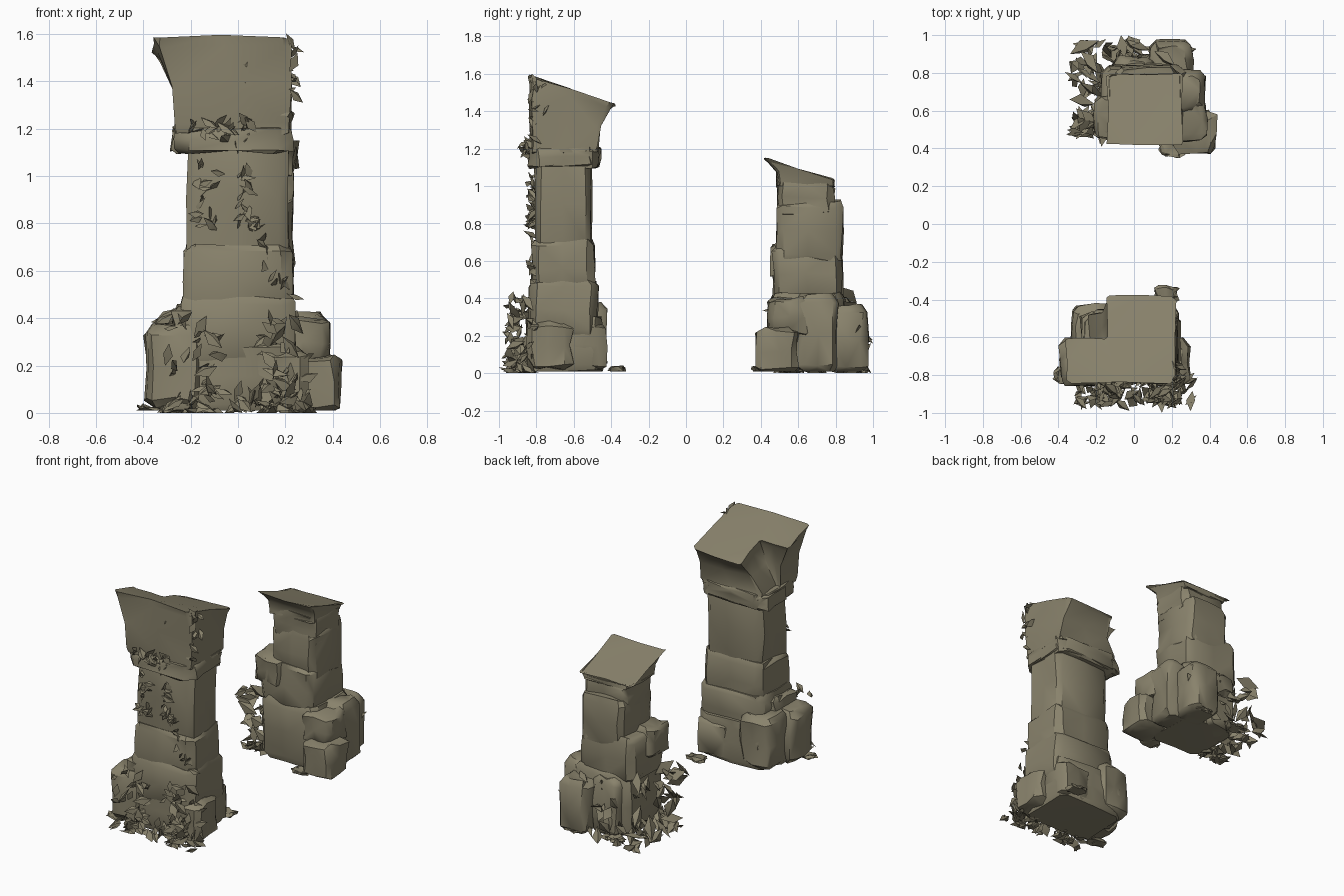
import bpy, bmesh, math
from mathutils import Vector
from random import seed, uniform, random, choice

seed(7)
if "Cube" in bpy.data.objects:
    bpy.data.objects.remove(bpy.data.objects["Cube"])

stone = bpy.data.materials.new("weathered olive stone")
stone.use_nodes = True
stone.diffuse_color = (0.25, 0.225, 0.15, 1)
shader = stone.node_tree.nodes["Principled BSDF"]
shader.inputs["Base Color"].default_value = stone.diffuse_color


def finish(name, bm, angle):
    bmesh.ops.recalc_face_normals(bm, faces=bm.faces[:])
    mesh = bpy.data.meshes.new(name)
    bm.to_mesh(mesh)
    bm.free()
    mesh.materials.append(stone)
    part = bpy.data.objects.new(name, mesh)
    bpy.context.collection.objects.link(part)
    bpy.ops.object.select_all(action='DESELECT')
    part.select_set(True)
    bpy.context.view_layer.objects.active = part
    bpy.ops.object.shade_smooth_by_angle(angle=math.radians(angle))


def wobble(amount):
    return Vector((uniform(-amount, amount), uniform(-amount, amount), uniform(-amount, amount)))


def masonry(name, centre, half, bottom, top, grow=0, flare=0, lean=(0, 0),
            slope=0, notch=0, tuck=0.012, chip=0.1, rough=0.009):
    """Worn rectangular stone; it may flare, lean, slope to the back and lose its back right corner."""
    bm = bmesh.new()
    previous = None
    for t in (0, 0.1, 0.5, 0.9, 1):
        spread = grow + flare * t ** 3 - (tuck if t in (0, 1) else 0)
        middle = Vector(centre) + Vector(lean) * t ** 3
        w, d = half[0] + spread, half[1] + spread
        outline = [(-w, -d), (w, -d), (w, d), (-w, d)]
        if notch:
            inner = notch * max(t, 0.1) - w
            outline[-1:] = [(inner, d), (inner, 0), (-w, 0)]
        corners = [Vector(c).to_3d() for c in outline]
        ring = []
        for i, corner in enumerate(corners):
            following = corners[(i + 1) % len(corners)]
            for along in (chip, 0.5, 1 - chip):
                point = corner.lerp(following, along)
                point.z = bottom + (top - bottom) * t + slope * t * (point.y + d)
                point += middle.to_3d() + wobble(rough)
                point.z = max(point.z, 0.01)
                ring.append(bm.verts.new(point))
        if previous:
            for i in range(len(ring)):
                bm.faces.new((previous[i - 1], previous[i], ring[i], ring[i - 1]))
        else:
            bm.faces.new(ring)
        previous = ring
    bm.faces.new(previous)
    bmesh.ops.triangulate(bm, faces=bm.faces[:])
    finish(name, bm, angle=40)


def splinters(name, count, length, place):
    """Bent pointed flakes, each at a spot given by the place rule."""
    bm = bmesh.new()
    for _ in range(count):
        centre = Vector(place())
        size = length * uniform(0.4, 0.7)
        u = wobble(1).normalized()
        v = u.orthogonal().normalized() / 2
        w = u.cross(v)
        points = []
        for offset in (-u, v, u + w, w / 2 - v, w):
            p = centre + offset * size
            p.y = max(-1, min(1, p.y))
            p.z = max(0, p.z)
            points.append(bm.verts.new(p))
        *rim, ridge = points
        for i in range(len(rim)):
            bm.faces.new((rim[i - 1], rim[i], ridge))
        bm.faces.new(rim[::-1])
    bmesh.ops.triangulate(bm, faces=bm.faces[:])
    finish(name, bm, angle=25)


# Tall front pillar, from the ground up
axis, half = (0, -0.655), (0.21, 0.15)
masonry("tall_base", (-0.03, -0.64), half, 0.01, 0.3, grow=0.05)
masonry("tall_plinth", axis, half, 0.2, 0.49, grow=0.03)
masonry("tall_lower_shaft", axis, half, 0.4, 0.71, grow=0.015)
masonry("tall_shaft", axis, half, 0.65, 1.15)
masonry("tall_collar", (-0.02, -0.65), half, 1.1, 1.21, grow=0.04, chip=0.14)
masonry("tall_collar_edge", (-0.03, -0.59), (0.25, 0.12), 1.1, 1.2)
masonry("tall_capital", (-0.02, -0.65), half, 1.18, 1.59, grow=0.03, flare=0.05,
        lean=(-0.05, 0.04), slope=-0.34, notch=0.22, tuck=0, chip=0.04)

# Worn footing blocks at the four corners, higher on one side
for side, side_name in ((-1, "right"), (1, "left")):
    for depth, depth_name in ((-1, "front"), (1, "back")):
        masonry(f"tall_footing_{depth_name}_{side_name}",
                (side * (0.19 - depth * 0.03) - 0.05, depth * 0.09 - 0.64), (0.12, 0.12),
                0.02, 0.32 - side * 0.05, tuck=0.03, chip=0.14, rough=0.012)
masonry("tall_footing_upper", (-0.2, -0.7), (0.08, 0.12), 0.3, 0.45, tuck=0.03, rough=0.012)

# Short broken back pillar, its upper shaft worn away on one side
masonry("short_base", (0.06, 0.65), (0.21, 0.2), 0.01, 0.43, tuck=0.02)
masonry("short_lower_shaft", (0.03, 0.65), (0.2, 0.185), 0.38, 0.68)
masonry("short_shaft", (0.07, 0.66), (0.165, 0.175), 0.6, 0.92)
masonry("short_neck", (0.07, 0.64), (0.16, 0.15), 0.85, 1.04, slope=-0.1, tuck=0)
masonry("short_broken_top", (0.06, 0.64), (0.165, 0.15), 1, 1.15, flare=0.035,
        lean=(0, -0.035), slope=-0.32, tuck=0, chip=0.03)

# Loose blocks piled round the short pillar
for name, x, y, bottom, top in (
        ("front_left", 0.32, 0.49, 0, 0.24), ("front_left_upper", 0.27, 0.55, 0.2, 0.4),
        ("left", 0.26, 0.7, 0, 0.42), ("back_left", 0.2, 0.86, 0, 0.36),
        ("back_right", 0, 0.78, 0, 0.4), ("ledge", -0.1, 0.57, 0.5, 0.7)):
    masonry(f"short_block_{name}", (x, y), (0.11, 0.11), bottom, top,
            tuck=0.03, chip=0.14, rough=0.012)

# Thin slabs lying round the feet
for i, spot in enumerate(((-0.36, -0.8), (0.17, -0.37), (0.2, 0.93), (-0.1, 0.9), (0.2, 0.4))):
    masonry(f"ground_slab_{i}", spot, (0.06, 0.04), 0.01, 0.03, chip=0.2, rough=0.012)


# Splinters: a crack wandering down the face of the tall pillar
def crack():
    z = uniform(0.45, 1.55)
    return max(0.02, (0.9 - z) / 2) + uniform(-0.03, 0.03), uniform(-0.83, -0.8), z


splinters("crack_splinters", 55, 0.07, crack)
splinters("collar_splinters", 20, 0.08,
          lambda: (uniform(-0.24, 0.12), uniform(-0.87, -0.82), uniform(1.16, 1.24)))
splinters("shaft_splinters", 16, 0.07,
          lambda: (uniform(-0.18, -0.08), uniform(-0.84, -0.8), uniform(0.77, 1.1)))
splinters("capital_splinters", 20, 0.07,
          lambda: (uniform(0.19, 0.25), uniform(-0.84, -0.74), uniform(1.25, 1.57)))

# Rubble heaps, thinning out upwards
splinters("tall_rubble", 110, 0.09,
          lambda: (choice((-1, 1)) * uniform(0.08, 0.3), uniform(-0.95, -0.8), random() ** 2 * 0.42))
splinters("tall_front_rubble", 20, 0.09,
          lambda: (uniform(-0.2, 0.2), uniform(-0.97, -0.85), uniform(0, 0.1)))
splinters("short_right_rubble", 80, 0.12,
          lambda: (uniform(-0.31, -0.13), choice((uniform(0.47, 0.58), uniform(0.66, 0.95))),
                   random() ** 2 * 0.42))
splinters("short_back_rubble", 22, 0.1,
          lambda: (uniform(-0.1, 0.3), uniform(0.85, 0.96), uniform(0, 0.38)))
